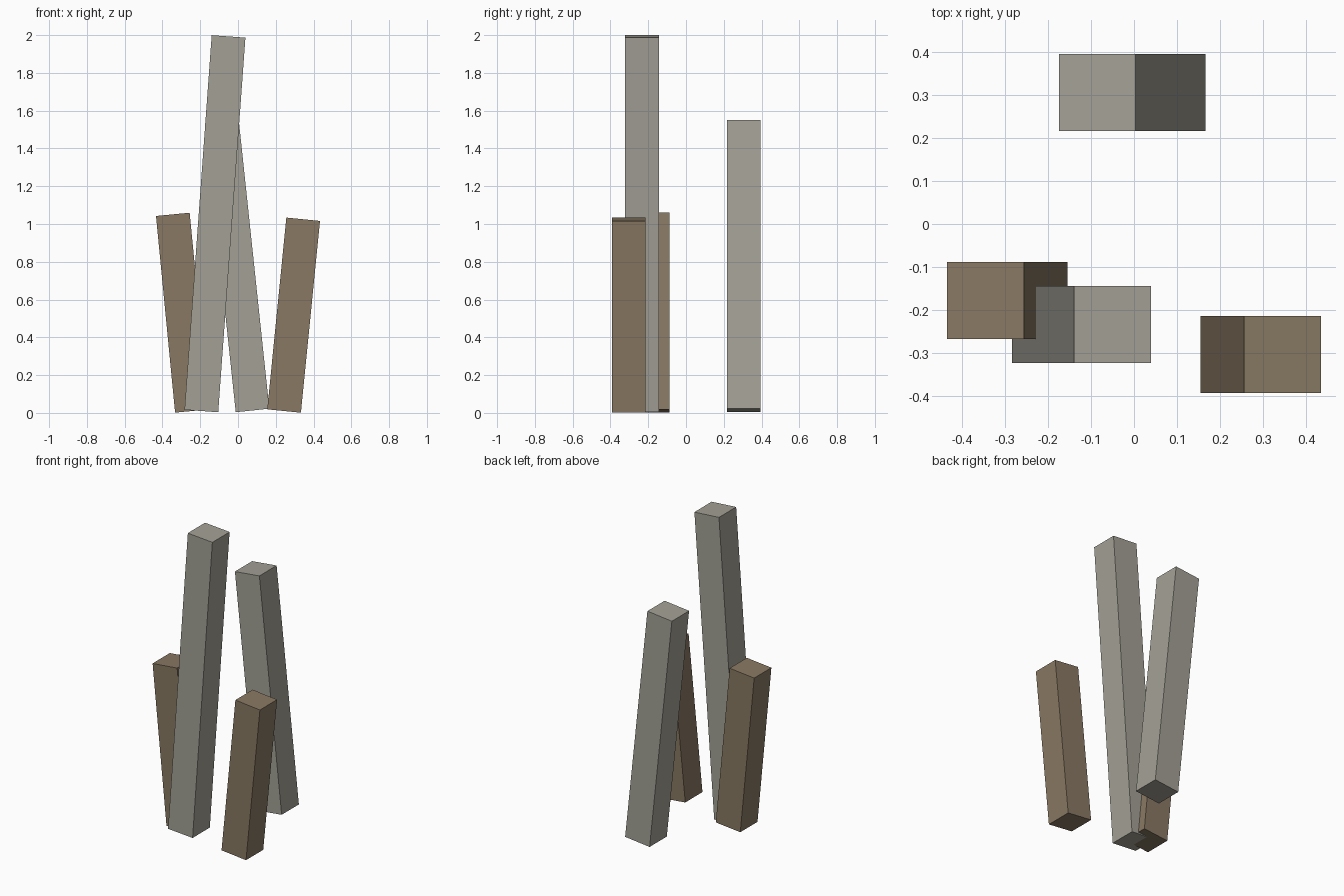
import bpy
import math
from mathutils import Vector

if "Cube" in bpy.data.objects:
    bpy.data.objects.remove(bpy.data.objects["Cube"])


def material(name, rgb):
    mat = bpy.data.materials.new(name)
    mat.diffuse_color = (*rgb, 1.0)
    mat.use_nodes = True
    mat.node_tree.nodes["Principled BSDF"].inputs["Base Color"].default_value = mat.diffuse_color
    return mat


stone = material("warm grey", (0.366, 0.352, 0.301))
wood = material("dull brown", (0.250, 0.191, 0.125))
SIDE = 0.179  # square section of every post


def post(name, bottom, top, y, mat):
    """Square post leaning in the xz plane between two end centres (x, z)."""
    dx, dz = top[0] - bottom[0], top[1] - bottom[1]
    bpy.ops.mesh.primitive_cube_add(size=1)
    ob = bpy.context.object
    ob.name = name
    ob.scale = (SIDE, SIDE, math.hypot(dx, dz))
    ob.rotation_euler = (0, math.atan2(dx, dz), 0)
    ob.location = Vector(((bottom[0] + top[0]) / 2, y, (bottom[1] + top[1]) / 2))
    ob.data.materials.append(mat)


# Two tall grey posts
post("tall_front_post", (-0.194, 0.010), (-0.050, 1.993), -0.233, stone)
post("tall_back_post", (0.077, 0.013), (-0.085, 1.541), 0.306, stone)

# Two short brown posts, leaning outwards
post("short_left_post", (-0.244, 0.010), (-0.345, 1.051), -0.178, wood)
post("short_right_post", (0.244, 0.010), (0.345, 1.025), -0.303, wood)
